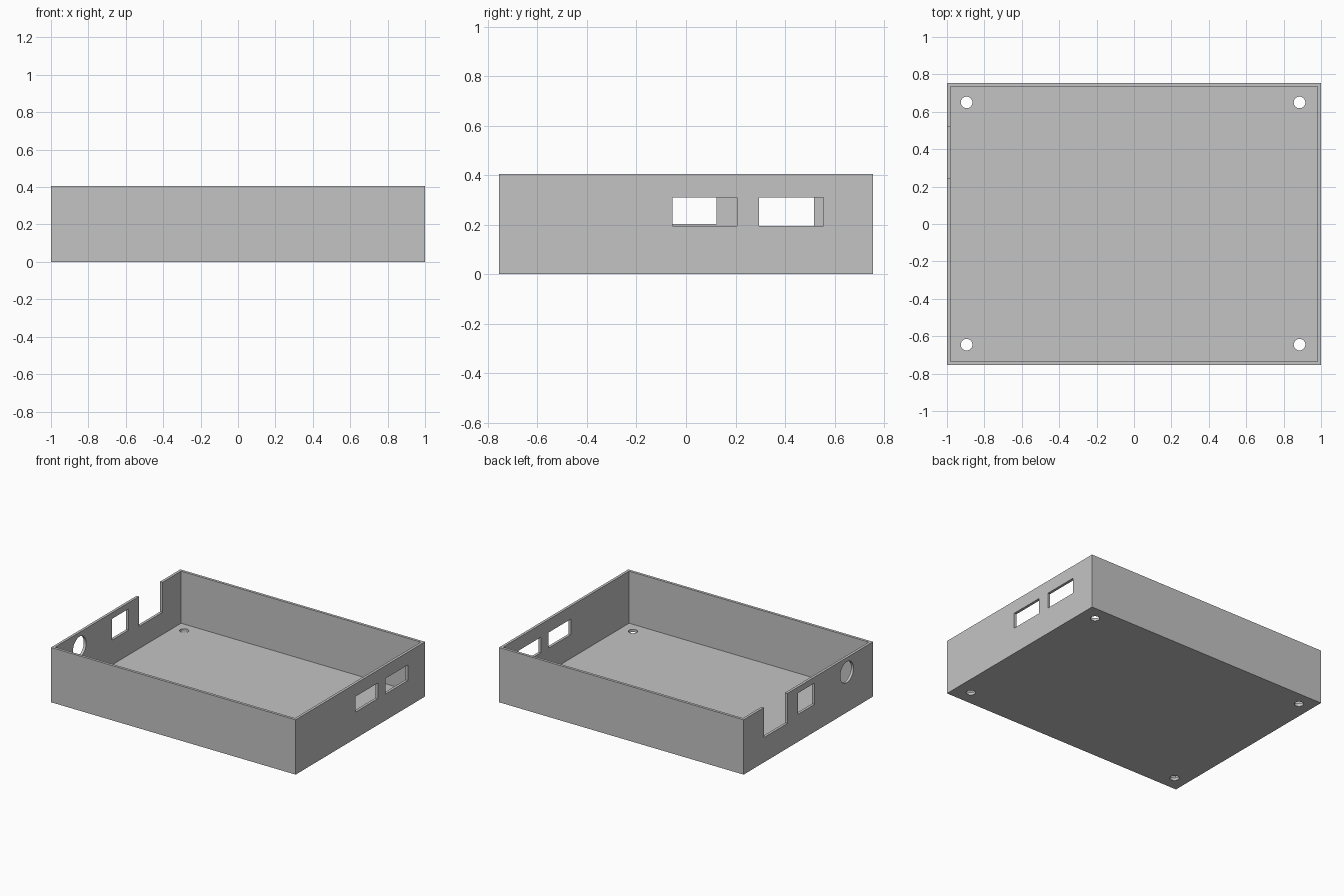
import bpy
from math import pi

old = bpy.data.objects.get("Cube")
if old:
    bpy.data.objects.remove(old, do_unlink=True)

W, D, H, T = 2.0, 1.51, 0.405, 0.02   # width, depth, height, wall thickness

grey = bpy.data.materials.new("light grey")
grey.use_nodes = True
grey.diffuse_color = (0.55, 0.55, 0.55, 1)
grey.node_tree.nodes["Principled BSDF"].inputs["Base Color"].default_value = grey.diffuse_color


def box(name, x, y, z):
    """Box from (min, max) ranges on each axis."""
    ranges = (x, y, z)
    bpy.ops.mesh.primitive_cube_add(size=1, location=[(a + b) / 2 for a, b in ranges])
    ob = bpy.context.object
    ob.name = name
    ob.scale = [b - a for a, b in ranges]
    bpy.ops.object.transform_apply(location=True, rotation=True, scale=True)
    return ob


def rod(name, radius, location, rotation=(0, 0, 0)):
    bpy.ops.mesh.primitive_cylinder_add(vertices=48, radius=radius, depth=0.2,
                                        location=location, rotation=rotation)
    ob = bpy.context.object
    ob.name = name
    return ob


def cut(target, cutter):
    """Subtract the cutter from the target, then discard it."""
    cutter.hide_render = True
    mod = target.modifiers.new("cut", 'BOOLEAN')
    mod.operation = 'DIFFERENCE'
    mod.solver = 'EXACT'
    mod.object = cutter
    bpy.context.view_layer.objects.active = target
    bpy.ops.object.modifier_apply(modifier=mod.name)
    bpy.data.objects.remove(cutter, do_unlink=True)


# Open-topped tray
tray = box("enclosure_tray", (-W / 2, W / 2), (-D / 2, D / 2), (0, H))
cut(tray, box("cavity", (-W / 2 + T, W / 2 - T), (-D / 2 + T, D / 2 - T), (T, H + 0.2)))

# Two port windows in the left wall
left_wall = (W / 2 - 0.1, W / 2 + 0.1)
for y in (-0.055, 0.295):
    cut(tray, box("port_window", left_wall, (y, y + 0.26), (0.195, 0.31)))

# Open notch, square window and round hole in the right wall
right_wall = (-W / 2 - 0.1, -W / 2 + 0.1)
cut(tray, box("notch", right_wall, (0.245, 0.518), (0.183, H + 0.2)))
cut(tray, box("square_window", right_wall, (-0.073, 0.123), (0.203, 0.36)))
cut(tray, rod("round_hole", 0.077, (-W / 2, -0.45, 0.297), (0, pi / 2, 0)))

# Screw holes in the floor corners
for x in (-0.895, 0.885):
    for y in (-0.645, 0.65):
        cut(tray, rod("screw_hole", 0.031, (x, y, 0)))

# One colour, smooth hole walls with sharp edges
tray.data.materials.clear()
tray.data.materials.append(grey)
bpy.ops.object.select_all(action='DESELECT')
tray.select_set(True)
bpy.context.view_layer.objects.active = tray
bpy.ops.object.shade_smooth_by_angle()
